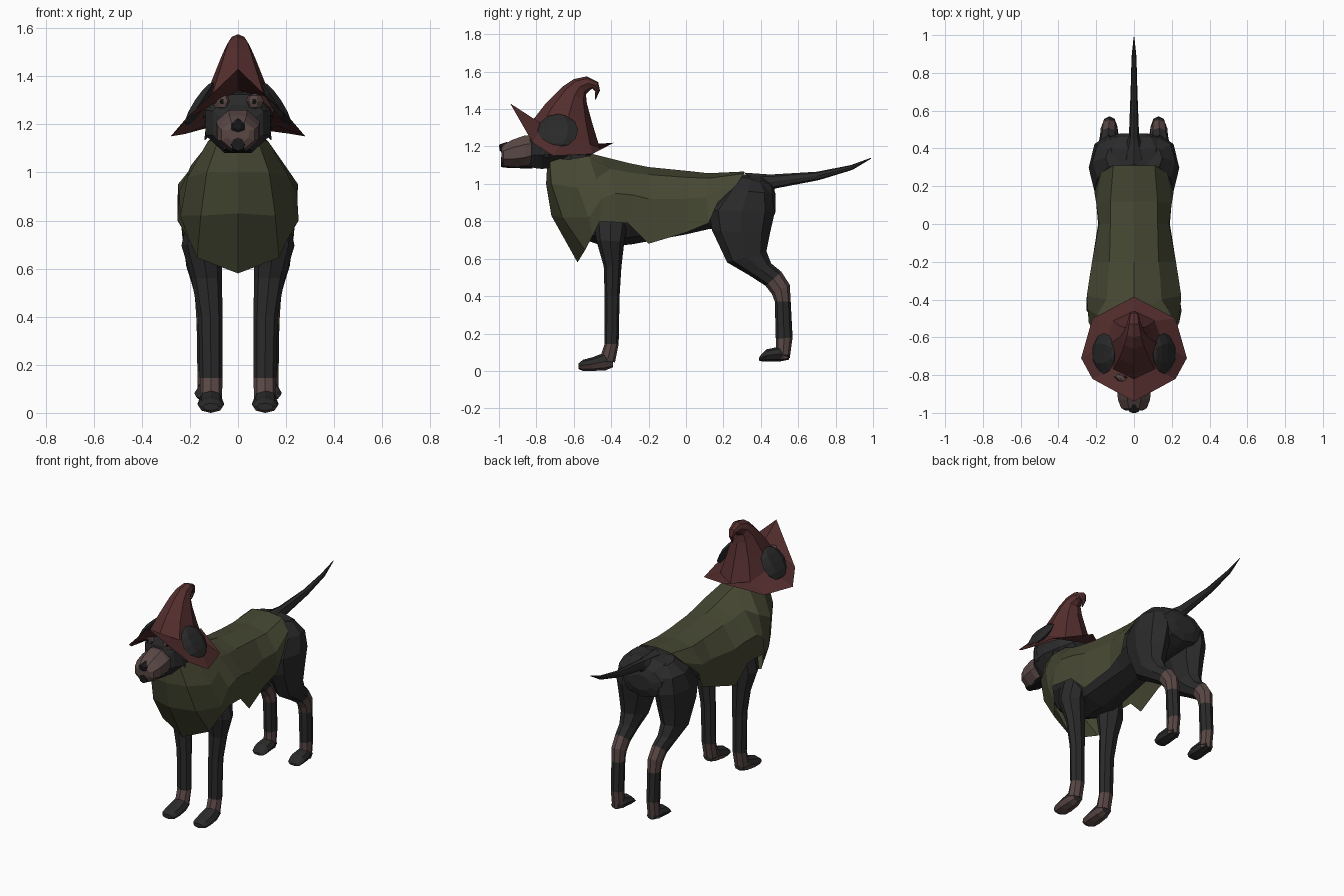
import bpy, bmesh, math
from mathutils import Vector, Matrix


def material(name, rgb):
    m = bpy.data.materials.new(name)
    m.diffuse_color = (*rgb, 1)
    return m


BLACK = material("black fur", (0.023, 0.023, 0.024))
BROWN = material("brown fur", (0.100, 0.064, 0.060))
GREEN = material("olive cloth", (0.062, 0.065, 0.033))
RED = material("dark red felt", (0.090, 0.027, 0.027))
NOSE = material("nose black", (0.012, 0.011, 0.012))


def finish(name, bm, mats, rule=None):
    bmesh.ops.remove_doubles(bm, verts=bm.verts, dist=0.0005)
    bmesh.ops.recalc_face_normals(bm, faces=bm.faces)
    if rule:
        for f in bm.faces:
            f.material_index = rule(f.calc_center_median(), f.normal)
    me = bpy.data.meshes.new(name)
    bm.to_mesh(me)
    bm.free()
    for m in mats:
        me.materials.append(m)
    ob = bpy.data.objects.new(name, me)
    bpy.context.collection.objects.link(ob)
    return ob


def ring(y1, z1, y2, z2, w, xc=0.0, n=8, turn=0.0):
    """Ellipse between two points of the side view, with half width w.
    With turn it becomes a box-like ring with flat sides."""
    pts = []
    k = 1 / math.cos(turn) if turn else 1
    for i in range(n):
        a = 2 * math.pi * i / n + turn
        t = (1 + k * math.cos(a)) / 2
        pts.append((xc + k * w * math.sin(a), y2 + (y1 - y2) * t, z2 + (z1 - z2) * t))
    return pts


def loft(name, rings, mats, rule=None, cap_start=True, cap_end=True):
    bm = bmesh.new()
    vs = [[bm.verts.new(p) for p in r] for r in rings]
    n = len(rings[0])
    for a, b in zip(vs, vs[1:]):
        for i in range(n):
            j = (i + 1) % n
            bm.faces.new((a[i], a[j], b[j], b[i]))
    if cap_start:
        bm.faces.new(vs[0])
    if cap_end:
        bm.faces.new(vs[-1])
    return finish(name, bm, mats, rule)


def upright(rows, xc=0.0, n=8, turn=0.0):
    """Rings across the y axis from (y, bottom, top, half width)."""
    return [ring(y, t, y, b, w, xc, n, turn) for y, b, t, w in rows]


def blob(name, loc, scale, mat, ry=0.0, rz=0.0, u=8, v=6):
    bm = bmesh.new()
    bmesh.ops.create_uvsphere(bm, u_segments=u, v_segments=v, radius=1)
    m = (Matrix.Translation(Vector(loc)) @ Matrix.Rotation(rz, 4, 'Z')
         @ Matrix.Rotation(ry, 4, 'Y') @ Matrix.Diagonal((*scale, 1)))
    bmesh.ops.transform(bm, matrix=m, verts=bm.verts)
    return finish(name, bm, [mat])


# Torso, neck and tail
loft("torso", upright([
    (-.68, .82, 1.05, .09), (-.60, .72, 1.09, .16), (-.45, .67, 1.09, .20),
    (-.30, .675, 1.07, .20), (0, .73, 1.04, .165), (.13, .76, 1.03, .17),
    (.30, .76, 1.05, .20), (.40, .78, 1.045, .195), (.46, .80, 1.0, .15),
    (.478, .85, .95, .08)], n=10), [BLACK])
loft("neck", [ring(-.70, 1.0, -.48, 1.08, .13), ring(-.73, 1.14, -.50, 1.15, .115),
              ring(-.76, 1.25, -.53, 1.25, .115)], [BLACK])
loft("tail", [ring(.31, 1.06, .46, .93, .06), ring(.45, 1.05, .475, .975, .027),
              ring(.70, 1.065, .71, 1.02, .018), ring(.88, 1.10, .89, 1.075, .013),
              ring(.99, 1.14, .99, 1.135, .002)], [BLACK])

# Head, muzzle, nose and mouth
FLAT = math.pi / 8
loft("head", upright([
    (-.50, 1.16, 1.26, .06), (-.57, 1.11, 1.31, .11), (-.68, 1.09, 1.34, .135),
    (-.77, 1.08, 1.335, .135), (-.815, 1.085, 1.325, .105), (-.835, 1.1, 1.28, .07)],
    turn=FLAT), [BLACK])
loft("muzzle", upright([
    (-.82, 1.11, 1.26, .085), (-.86, 1.092, 1.26, .092), (-.93, 1.09, 1.235, .085),
    (-.975, 1.10, 1.21, .068), (-.987, 1.125, 1.195, .045)], turn=FLAT), [BROWN])
loft("nose", [ring(-.955, 1.225, -.955, 1.17, .034, 0, 6), ring(-.995, 1.212, -.985, 1.165, .03, 0, 6),
              ring(-1.0, 1.205, -.996, 1.18, .015, 0, 6)], [NOSE])
loft("mouth", upright([(-.82, 1.082, 1.10, .06), (-.95, 1.085, 1.13, .03),
                       (-.988, 1.09, 1.145, .028)]), [NOSE])

for s, side in ((1, "right"), (-1, "left")):
    # Brown eye patch, eye and cheek tufts
    blob(side + "_eye_patch", (s * .07, -.815, 1.295), (.042, .022, .034), BROWN, rz=s * .5, u=6, v=4)
    blob(side + "_eye", (s * .066, -.833, 1.295), (.014, .008, .010), NOSE, u=6, v=4)
    for k in range(3):
        z = 1.15 + .045 * k
        loft(side + "_cheek_tuft", [
            ring(-.79, z + .03, -.72, z + .03, .02, s * .115, 4),
            ring(-.745, z - .015, -.74, z - .015, .002, s * (.138 + .004 * k), 4)], [BLACK])
    # Ear lying flush over the hat
    blob(side + "_ear", (s * .160, -.685, 1.285), (.028, .108, .106), BLACK, ry=-s * .58, u=6)

    # Front leg with brown cuff
    fl = [ring(-.50, .86, -.30, .86, .06, s * .14), ring(-.48, .70, -.33, .69, .085, s * .15),
          ring(-.44, .56, -.345, .56, .064, s * .13), ring(-.435, .40, -.355, .40, .050, s * .115),
          ring(-.435, .145, -.36, .145, .047, s * .112), ring(-.46, .07, -.38, .045, .046, s * .112)]
    loft(side + "_front_leg", fl, [BLACK, BROWN], lambda c, n: int(c.z < .13))
    loft(side + "_front_paw", upright([
        (-.39, .02, .07, .035), (-.43, .003, .10, .050), (-.50, 0, .073, .056),
        (-.55, 0, .06, .052), (-.575, .01, .04, .035)], s * .113),
        [BLACK, BROWN], lambda c, n: int(n.z < -.1))

    # Hind leg with brown hock and ankle
    hl = [ring(.29, 1.04, .41, 1.01, .05, s * .10), ring(.21, .97, .455, .95, .090, s * .13),
          ring(.12, .86, .475, .85, .105, s * .135), ring(.14, .75, .45, .74, .095, s * .138),
          ring(.22, .58, .43, .64, .070, s * .145), ring(.34, .51, .455, .575, .054, s * .14),
          ring(.425, .455, .51, .53, .046, s * .134), ring(.46, .41, .555, .46, .044, s * .132),
          ring(.475, .37, .56, .37, .042, s * .13),
          ring(.48, .17, .57, .18, .039, s * .13), ring(.48, .06, .555, .07, .038, s * .13)]
    loft(side + "_hind_leg", hl, [BLACK, BROWN],
         lambda c, n: int(.375 < c.z < .503 and c.y > .42 or c.z < .17))
    loft(side + "_hind_paw", upright([
        (.55, .06, .10, .030), (.50, .05, .13, .045), (.43, .05, .115, .052),
        (.40, .052, .085, .045), (.39, .055, .07, .03)], s * .13), [BLACK])

# Cape: columns from neck or spine down to the hem, front to back, mirrored
columns = [
    [(0, -.74, 1.14), (0, -.748, 1.0), (0, -.72, .83), (0, -.58, .58)],
    [(.08, -.73, 1.14), (.13, -.72, 1.0), (.155, -.66, .82), (.17, -.54, .645)],
    [(.125, -.62, 1.13), (.21, -.58, .98), (.24, -.52, .82), (.205, -.50, .72)],
    [(.10, -.52, 1.15), (.195, -.48, 1.03), (.245, -.45, .92), (.252, -.46, .80)],
    [(0, -.50, 1.16), (.145, -.40, 1.08), (.25, -.38, .95), (.24, -.38, .795)],
    [(0, -.30, 1.11), (.14, -.30, 1.06), (.235, -.28, .94), (.235, -.31, .79)],
    [(0, -.20, 1.09), (.13, -.20, 1.05), (.222, -.20, .92), (.222, -.20, .68)],
    [(0, 0, 1.07), (.125, 0, 1.035), (.185, 0, .92), (.19, 0, .74)],
    [(0, .12, 1.057), (.125, .12, 1.03), (.20, .11, .93), (.20, .12, .79)],
    [(0, .31, 1.066), (.11, .31, 1.055), (.175, .27, .995), (.21, .17, .90)]]
bm = bmesh.new()
for s in (1, -1):
    grid = [[bm.verts.new((s * x, y, z)) for x, y, z in col] for col in columns]
    for a, b in zip(grid, grid[1:]):
        for i in range(3):
            q = (a[i], b[i], b[i + 1], a[i + 1])
            bm.faces.new(q if s > 0 else q[::-1])
finish("cape", bm, [GREEN])

# Hat: drooping wide brim, leaning crown and curled tip
half = [(0, -.94, 1.43), (.22, -.82, 1.22), (.28, -.71, 1.15), (.22, -.50, 1.16), (0, -.385, 1.22)]
brim = half + [(-x, y, z) for x, y, z in half[-2:0:-1]]
crown = [(-.82, 1.34, -.46, 1.19, .155), (-.75, 1.43, -.50, 1.32, .112),
         (-.66, 1.52, -.53, 1.43, .072), (-.60, 1.56, -.535, 1.48, .052),
         (-.53, 1.575, -.515, 1.50, .036), (-.47, 1.545, -.50, 1.51, .026),
         (-.46, 1.50, -.485, 1.495, .018), (-.483, 1.45, -.487, 1.452, .003)]
loft("hat", [brim] + [ring(*c) for c in crown], [RED], cap_start=False)
